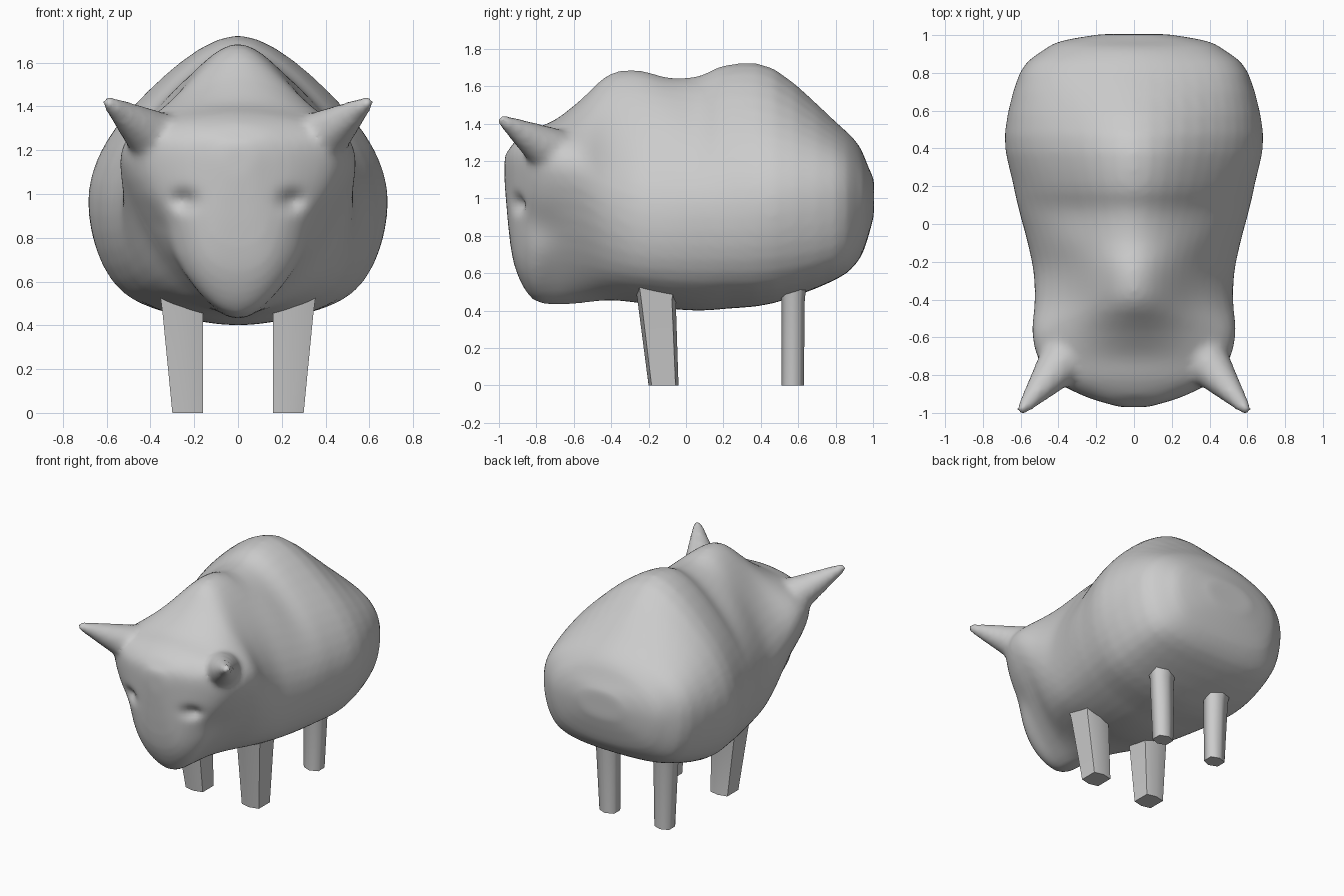
import bpy, bmesh, math
from mathutils import Vector

if "Cube" in bpy.data.objects:
    bpy.data.objects.remove(bpy.data.objects["Cube"])

grey = bpy.data.materials.new("plain grey")
grey.diffuse_color = (0.6, 0.6, 0.6, 1)
grey.use_nodes = True
grey.node_tree.nodes["Principled BSDF"].inputs["Base Color"].default_value = grey.diffuse_color


def spline(a, b, c, d, t):
    """Catmull-Rom blend between b and c, for vectors."""
    return 0.5 * (2 * b + (c - a) * t + (2 * a - 5 * b + 4 * c - d) * t * t
                  + (3 * b - a - 3 * c + d) * t ** 3)


def shade(obj, angle):
    bpy.ops.object.select_all(action='DESELECT')
    bpy.context.view_layer.objects.active = obj
    obj.select_set(True)
    bpy.ops.object.shade_smooth_by_angle(angle=math.radians(angle))


def loft(name, rings, angle):
    """Skin closed rings of points and cap both ends."""
    bm = bmesh.new()
    loops = [[bm.verts.new(p) for p in ring] for ring in rings]
    n = len(loops[0])
    for a, b in zip(loops, loops[1:]):
        for i in range(n):
            j = (i + 1) % n
            bm.faces.new((a[i], a[j], b[j], b[i]))
    bm.faces.new(loops[0])
    bm.faces.new(loops[-1])
    bmesh.ops.recalc_face_normals(bm, faces=bm.faces)
    mesh = bpy.data.meshes.new(name)
    bm.to_mesh(mesh)
    bm.free()
    mesh.materials.append(grey)
    obj = bpy.data.objects.new(name, mesh)
    bpy.context.collection.objects.link(obj)
    shade(obj, angle)
    return obj


# Body sections: y, top z, shoulder x z, widest x z, lower x z, bottom z
SECTIONS = [
    (1.005, 1.10, .11, 1.08, .18, 1.01, .12, .93, .91),
    (.97, 1.18, .27, 1.13, .38, 1.00, .29, .83, .78),
    (.92, 1.29, .36, 1.19, .48, 1.00, .38, .73, .665),
    (.80, 1.41, .46, 1.26, .605, 1.00, .48, .64, .565),
    (.47, 1.695, .485, 1.39, .685, .99, .525, .555, .44),
    (.22, 1.715, .43, 1.41, .64, .98, .505, .55, .41),
    (.07, 1.655, .38, 1.39, .605, .98, .48, .55, .40),
    (-.09, 1.645, .33, 1.43, .56, .98, .455, .56, .41),
    (-.25, 1.685, .29, 1.45, .525, 1.00, .43, .58, .44),
    (-.41, 1.665, .29, 1.44, .525, 1.06, .38, .61, .455),
    (-.56, 1.53, .36, 1.38, .54, 1.13, .31, .65, .44),
    (-.70, 1.42, .38, 1.34, .51, 1.14, .265, .66, .43),
    (-.82, 1.37, .33, 1.31, .43, 1.15, .235, .64, .46),
    (-.90, 1.32, .21, 1.28, .29, 1.15, .18, .70, .59),
    (-.94, 1.27, .14, 1.25, .18, 1.14, .12, .82, .76),
    (-.97, 1.23, .04, 1.22, .07, 1.16, .04, 1.10, 1.08),
]


def body_ring(s):
    y, zt, xs, zs, xw, zw, xl, zl, zb = s
    half = [(xs, zs), (xw, zw), (xl, zl)]
    ctrl = [(0, zt)] + half + [(0, zb)] + [(-x, z) for x, z in reversed(half)]
    ctrl = [Vector((x, y, z)) for x, z in ctrl]
    return [spline(*(ctrl[(i + k) % 8] for k in (-1, 0, 1, 2)), t / 6)
            for i in range(8) for t in range(6)]


# Body and head in one skin, with extra smooth rings between sections
rows = [Vector(s) for s in SECTIONS]
smooth_rows = []
for i in range(len(rows) - 1):
    smooth_rows += [spline(rows[max(i - 1, 0)], rows[i], rows[i + 1],
                           rows[min(i + 2, len(rows) - 1)], t / 3) for t in range(3)]
smooth_rows.append(rows[-1])
body = loft("body", [body_ring(s) for s in smooth_rows], 75)


def tube_ring(centre, axis, radius, sides):
    q = axis.to_track_quat('Z', 'Y')
    return [centre + q @ Vector((radius * math.cos(a), radius * math.sin(a), 0))
            for a in (2 * math.pi * k / sides for k in range(sides))]


def leg_ring(side, x0, x1, y0, y1, z, corner):
    """Six-sided leg section within a box."""
    cx, cy, rx, ry = (x0 + x1) / 2, (y0 + y1) / 2, (x1 - x0) / 2, (y1 - y0) / 2
    shape = [(-1, -corner), (0, -1), (1, -corner), (1, corner), (0, 1), (-1, corner)]
    return [Vector((side * (cx + a * rx), cy + b * ry, z)) for a, b in shape]


horns = []
for side, label in ((1, "right"), (-1, "left")):
    # Horn, flared where it leaves the head
    base, tip = Vector((side * .40, -.75, 1.27)), Vector((side * .595, -.985, 1.42))
    axis = (tip - base).normalized()
    stations = [(-.35, .15), (0, .122), (.3, .094), (.65, .062), (.95, .036), (1.06, .02)]
    horns.append(loft("horn_" + label,
                      [tube_ring(base.lerp(tip, t), axis, r, 12) for t, r in stations], 60))
    # Legs, wider at the top
    loft("front_leg_" + label, [
        leg_ring(side, .16, .30, -.20, -.04, 0, .8),
        leg_ring(side, .16, .345, -.26, -.055, .46, .8),
        leg_ring(side, .14, .36, -.28, -.03, .57, .8)], 75)
    loft("rear_leg_" + label, [
        leg_ring(side, .165, .285, .51, .63, 0, .6),
        leg_ring(side, .16, .31, .51, .635, .46, .6),
        leg_ring(side, .15, .33, .49, .65, .58, .6)], 75)

# Fuse the horns into the head and soften the joins
bpy.ops.object.select_all(action='DESELECT')
for o in horns + [body]:
    o.select_set(True)
bpy.context.view_layer.objects.active = body
bpy.ops.object.join()
remesh = body.modifiers.new("fuse", 'REMESH')
remesh.mode = 'VOXEL'
remesh.voxel_size = 0.02
soften = body.modifiers.new("soften", 'SMOOTH')
soften.factor = 0.5
soften.iterations = 8
for m in ("fuse", "soften"):
    bpy.ops.object.modifier_apply(modifier=m)

# Eye sockets pressed in below the brow
for v in body.data.vertices:
    if v.co.y < -0.6:
        dx, dz = (abs(v.co.x) - .25) / .06, (v.co.z - .97) / .045
        v.co.y += 0.04 * math.exp(-dx * dx - dz * dz)
        # Narrower muzzle sides under the cheeks
        d = (Vector((abs(v.co.x), v.co.y, v.co.z)) - Vector((.34, -.80, .86))).length
        v.co.x *= 1 - 0.07 * math.exp(-(d / 0.12) ** 2)
body.data.materials.clear()
body.data.materials.append(grey)
shade(body, 75)
